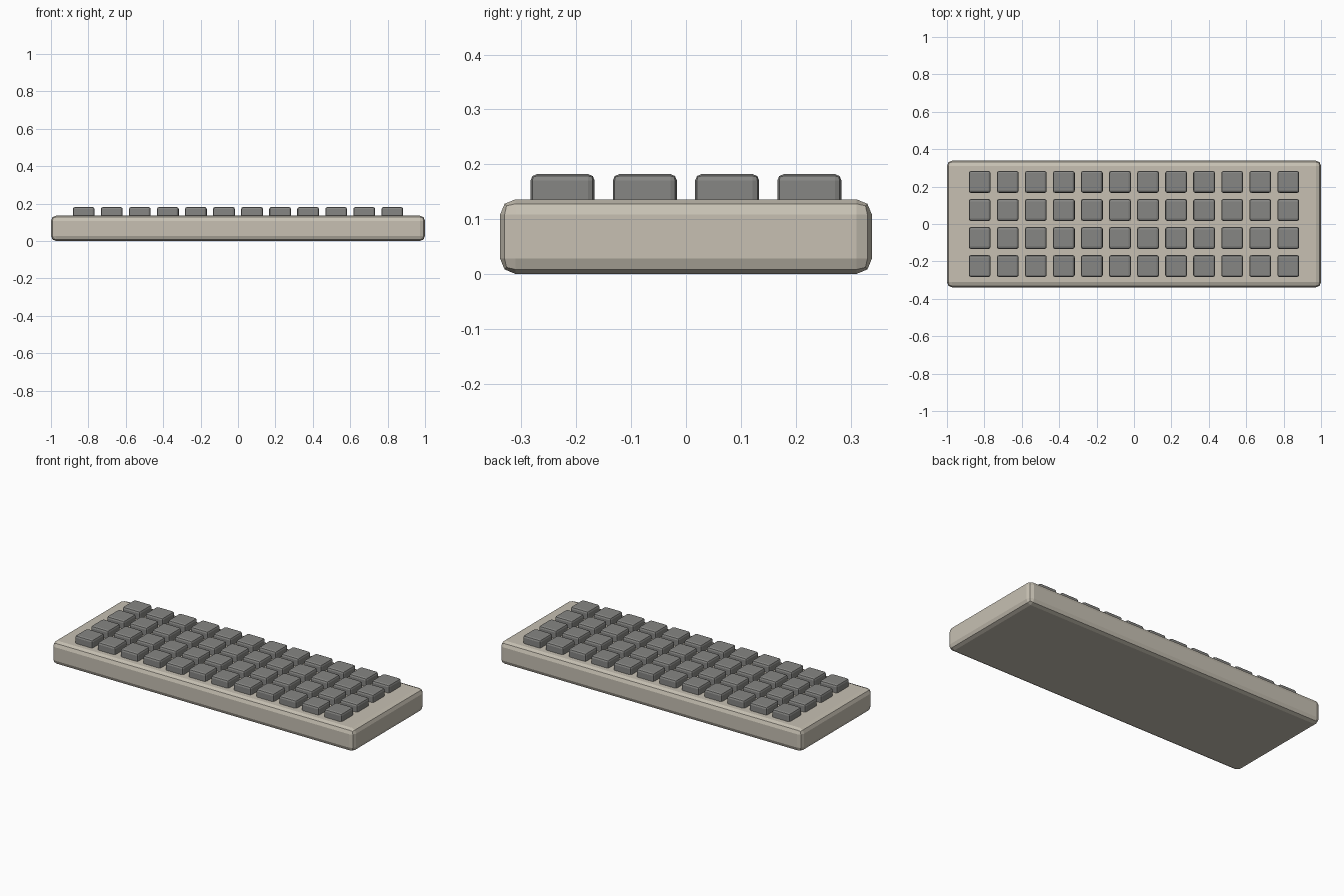
import bpy

if "Cube" in bpy.data.objects:
    bpy.data.objects.remove(bpy.data.objects["Cube"])


def material(name, color):
    mat = bpy.data.materials.new(name)
    mat.diffuse_color = color
    mat.use_nodes = True
    mat.node_tree.nodes["Principled BSDF"].inputs["Base Color"].default_value = mat.diffuse_color
    return mat


def bevelled_box(name, size, location, bevel, mat):
    bpy.ops.mesh.primitive_cube_add(size=1, location=location)
    ob = bpy.context.object
    ob.name = name
    ob.scale = size
    bpy.ops.object.transform_apply(location=False, rotation=False, scale=True)
    mod = ob.modifiers.new("Bevel", 'BEVEL')
    mod.width = bevel
    mod.segments = 2
    ob.data.materials.append(mat)
    return ob


beige = material("case_beige", (0.57, 0.53, 0.45, 1))
grey = material("key_grey", (0.24, 0.24, 0.23, 1))

# Case slab
BODY_H = 0.136
bevelled_box("keyboard_case", (2.0, 0.678, BODY_H), (0, 0, BODY_H / 2), 0.028, beige)

# Key grid: 12 columns by 4 rows, bases sunk into the case
COLS, ROWS, PITCH = 12, 4, 0.15
KEY_W, KEY_TOP, KEY_H = 0.117, 0.182, 0.07
key = bevelled_box("key", (KEY_W, KEY_W, KEY_H), (0, 0, 0), 0.012, grey)
for r in range(ROWS):
    for c in range(COLS):
        ob = key if r == c == 0 else key.copy()
        if ob is not key:
            bpy.context.collection.objects.link(ob)
        ob.name = f"key_row{r + 1}_col{c + 1}"
        ob.location = ((c - (COLS - 1) / 2) * PITCH,
                       (r - (ROWS - 1) / 2) * PITCH,
                       KEY_TOP - KEY_H / 2)
